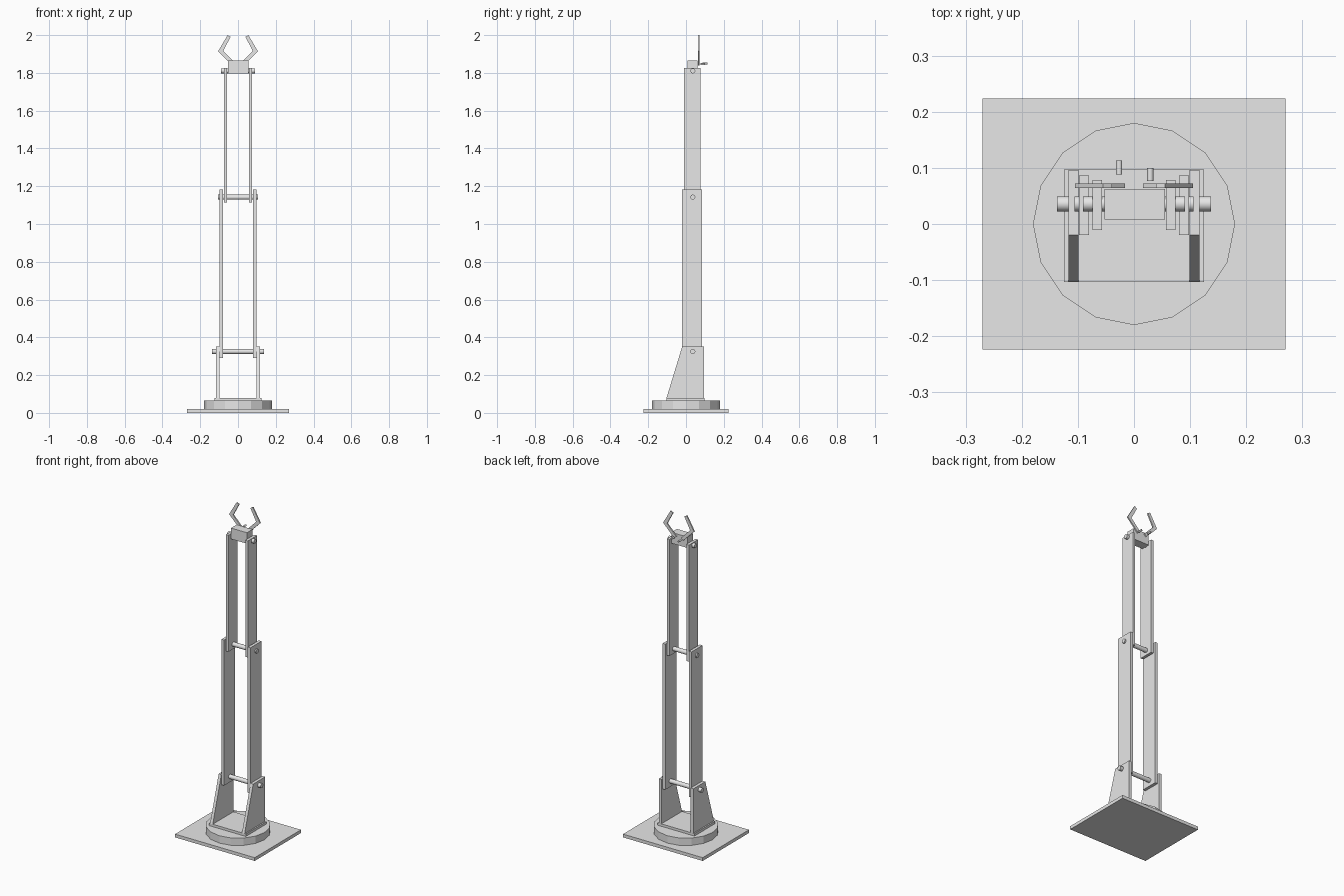
import bpy, bmesh, math
from mathutils import Matrix, Vector

if "Cube" in bpy.data.objects:
    bpy.data.objects.remove(bpy.data.objects["Cube"], do_unlink=True)

GREY = (0.8, 0.8, 0.8, 1.0)
grey = bpy.data.materials.new("light grey")
grey.use_nodes = True
grey.diffuse_color = GREY
for node in grey.node_tree.nodes:
    if node.type == 'BSDF_PRINCIPLED':
        node.inputs["Base Color"].default_value = GREY


def finish(name, bm):
    bmesh.ops.recalc_face_normals(bm, faces=bm.faces)
    mesh = bpy.data.meshes.new(name)
    bm.to_mesh(mesh)
    bm.free()
    mesh.materials.append(grey)
    ob = bpy.data.objects.new(name, mesh)
    bpy.context.collection.objects.link(ob)
    return ob


def box(name, x, y, z):
    """Box from (min, max) ranges on each axis."""
    bm = bmesh.new()
    bmesh.ops.create_cube(bm, size=1)
    for v in bm.verts:
        v.co = Vector((r[0] + (c + 0.5) * (r[1] - r[0])) for c, r in zip(v.co, (x, y, z)))
    return finish(name, bm)


def cylinder(name, radius, length, centre, axis='Z', sides=24, smooth=True):
    bm = bmesh.new()
    bmesh.ops.create_cone(bm, cap_ends=True, segments=sides,
                          radius1=radius, radius2=radius, depth=length)
    turn = {'X': Matrix.Rotation(math.pi / 2, 4, 'Y'),
            'Y': Matrix.Rotation(math.pi / 2, 4, 'X'),
            'Z': Matrix.Identity(4)}[axis]
    bmesh.ops.transform(bm, matrix=Matrix.Translation(centre) @ turn, verts=bm.verts)
    ob = finish(name, bm)
    if smooth:
        bpy.ops.object.select_all(action='DESELECT')
        ob.select_set(True)
        bpy.context.view_layer.objects.active = ob
        bpy.ops.object.shade_smooth_by_angle(angle=math.radians(35))
    return ob


def extrude(name, points, offset):
    """Solid made by pushing a flat outline along an offset."""
    bm = bmesh.new()
    face = bm.faces.new([bm.verts.new(p) for p in points])
    top = bmesh.ops.extrude_face_region(bm, geom=[face])
    verts = [g for g in top["geom"] if isinstance(g, bmesh.types.BMVert)]
    bmesh.ops.translate(bm, vec=offset, verts=verts)
    return finish(name, bm)


# Base plate, turntable and mounting plate
box("base_plate", (-0.27, 0.27), (-0.224, 0.224), (0, 0.02))
cylinder("turntable", 0.18, 0.045, (0, 0, 0.0425), sides=16, smooth=False)
box("mounting_plate", (-0.125, 0.125), (-0.103, 0.097), (0.065, 0.08))

bracket = [(-0.103, 0.08), (0.096, 0.08), (0.096, 0.352), (-0.02, 0.352)]
finger = [(0.030, 1.840), (0.016, 1.853), (0.078, 1.917),
          (0.039, 1.991), (0.055, 2.0), (0.105, 1.915)]

for side, s in (("left", 1), ("right", -1)):
    # Shoulder bracket, sloped at the front
    extrude(side + "_bracket", [(s * 0.099, y, z) for y, z in bracket], (s * 0.018, 0, 0))
    # Two pairs of arm plates, nested inside each other
    box(side + "_lower_arm", sorted((s * 0.080, s * 0.098)), (-0.02, 0.086), (0.29, 1.182))
    box(side + "_upper_arm", sorted((s * 0.057, s * 0.074)), (-0.011, 0.078), (1.113, 1.827))
    # Bent gripper finger
    extrude(side + "_finger", [(s * x, 0.064, z) for x, z in finger], (0, 0.008, 0))

# Joint rods
for name, half, z in (("shoulder_rod", 0.137, 0.325),
                      ("elbow_rod", 0.106, 1.142),
                      ("wrist_rod", 0.091, 1.811)):
    cylinder(name, 0.0133, 2 * half, (0, 0.036, z), axis='X')

# Gripper block and the two finger pins behind it
box("gripper_block", (-0.053, 0.055), (0.008, 0.062), (1.798, 1.865))
cylinder("left_finger_pin", 0.0055, 0.023, (0.029, 0.0885, 1.846), axis='Y', sides=16)
cylinder("right_finger_pin", 0.0055, 0.025, (-0.0265, 0.1005, 1.849), axis='Y', sides=16)
